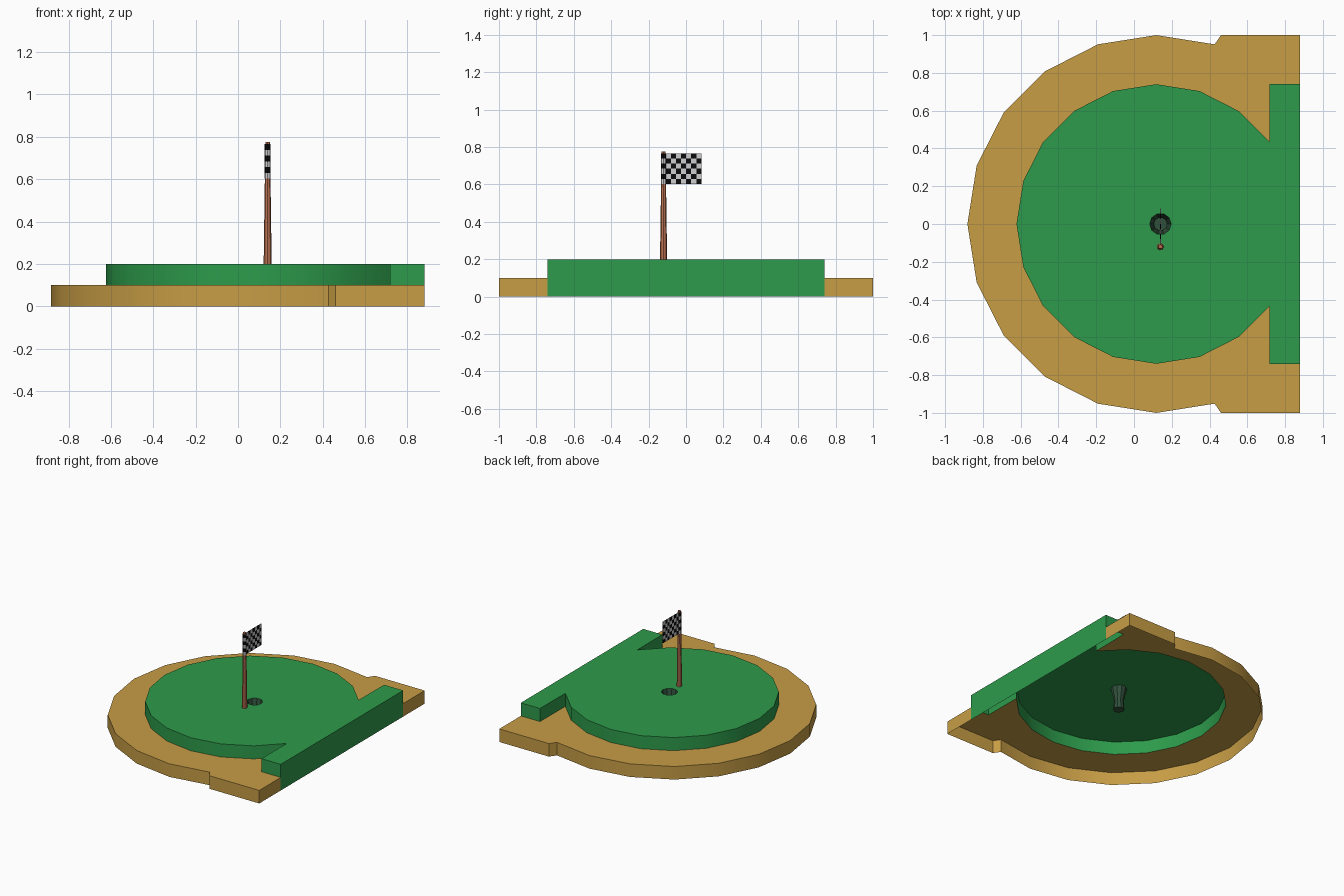
import bpy, bmesh, math

if "Cube" in bpy.data.objects:
    bpy.data.objects.remove(bpy.data.objects["Cube"])


def material(name, r, g, b):
    m = bpy.data.materials.new(name)
    m.diffuse_color = (r, g, b, 1)
    m.use_nodes = True
    m.node_tree.nodes["Principled BSDF"].inputs["Base Color"].default_value = m.diffuse_color
    return m


SAND = material("sand", 0.571, 0.337, 0.06)
GREEN = material("grass green", 0.026, 0.328, 0.07)
CUP = material("dark cup green", 0.03, 0.08, 0.045)
WOOD = material("terracotta wood", 0.51, 0.17, 0.085)
WHITE = material("flag white", 0.62, 0.62, 0.64)
BLACK = material("flag black", 0.003, 0.003, 0.003)


def finish(name, bm, mats, mirror=False, smooth=True):
    mesh = bpy.data.meshes.new(name)
    bm.to_mesh(mesh)
    bm.free()
    ob = bpy.data.objects.new(name, mesh)
    bpy.context.collection.objects.link(ob)
    for m in mats:
        mesh.materials.append(m)
    if smooth:
        bpy.ops.object.select_all(action='DESELECT')
        ob.select_set(True)
        bpy.context.view_layer.objects.active = ob
        bpy.ops.object.shade_smooth_by_angle(angle=math.radians(30))
    if mirror:
        mod = ob.modifiers.new("mirror", 'MIRROR')
        mod.use_axis = (False, True, False)
    return ob


def arc(cx, r, sides, first, last):
    """Polygon corners of a circle on the +y side, counter-clockwise."""
    step = 2 * math.pi / sides
    return [(cx + r * math.cos(i * step), r * math.sin(i * step))
            for i in range(first, last + 1)]


def half_shell(name, outer, inner, top, bottoms, mat):
    """Open-bottomed half plate: top face plus outer walls, mirrored in y."""
    bm = bmesh.new()
    up = [bm.verts.new((x, y, top)) for x, y in outer]
    ring = [bm.verts.new((x, y, top)) for x, y in reversed(inner)]
    bm.faces.new(up + ring)
    for i in range(len(outer) - 1):
        z = bottoms(i)
        if z is None:
            continue
        a, b = [bm.verts.new((x, y, z)) for x, y in outer[i:i + 2]]
        bm.faces.new((a, b, up[i + 1], up[i]))
    bmesh.ops.remove_doubles(bm, verts=bm.verts[:], dist=1e-5)
    return finish(name, bm, [mat], mirror=True)


def lathe(name, x, y, profile, sides, mats, caps=(), rule=None):
    """Turned part; profile is (radius, z) pairs from bottom to top."""
    bm = bmesh.new()
    rings = [[bm.verts.new((x + r * math.cos(2 * math.pi * k / sides),
                            y + r * math.sin(2 * math.pi * k / sides), z))
              for k in range(sides)] for r, z in profile]
    for j in range(len(rings) - 1):
        lo, hi = rings[j], rings[j + 1]
        for k in range(sides):
            n = (k + 1) % sides
            f = bm.faces.new((lo[k], lo[n], hi[n], hi[k]))
            f.material_index = rule(j) if rule else 0
    for c in caps:
        bm.faces.new(rings[c] if c == -1 else rings[c][::-1])
    return bm, mats, name


CX, HX = 0.118, 0.14
green_edge = [(0.88, 0.74), (0.718, 0.74)] + arc(CX, 0.74, 20, 2, 10)

# Sand border: round plate with a square right end, open where the green sits
sand_edge = [(0.88, 0.74), (0.88, 1.0), (0.46, 1.0)] + arc(CX, 1.0, 20, 4, 10)
half_shell("sand_border", sand_edge, green_edge, 0.1, lambda i: 0.0, SAND)

# Raised green with a cup opening; its right wall reaches the ground
half_shell("putting_green", [(0.88, 0.0)] + green_edge,
           arc(HX, 0.057, 10, 0, 5), 0.2,
           lambda i: 0.0 if i == 0 else 0.1, GREEN)

# Cup: waisted tube below the opening with a closed bottom
bm, mats, name = lathe("hole_cup", HX, 0, [(0.04, 0.03), (0.034, 0.1), (0.057, 0.2)],
                       10, [CUP], caps=(0,))
finish(name, bm, mats)

# Flag pole, tapering upward
PY = -0.12
bm, mats, name = lathe("flag_pole", HX, PY, [(0.019, 0.2), (0.011, 0.775)],
                       8, [WOOD], caps=(0, -1))
finish(name, bm, mats)

# Checkered sleeve wrapped around the pole
ROWS, COLS, Z0, CELL = 6, 7, 0.603, 0.027
bm, mats, name = lathe("flag_sleeve", HX, PY,
                       [(0.0145, Z0 + CELL * j) for j in range(ROWS + 1)],
                       8, [WHITE, BLACK], rule=lambda j: j % 2)
finish(name, bm, mats)

# Checkered flag sheet
bm = bmesh.new()
grid = [[bm.verts.new((HX, -0.107 + CELL * i, Z0 + CELL * j))
         for j in range(ROWS + 1)] for i in range(COLS + 1)]
for i in range(COLS):
    for j in range(ROWS):
        f = bm.faces.new((grid[i][j], grid[i + 1][j],
                          grid[i + 1][j + 1], grid[i][j + 1]))
        f.material_index = (i + j + 1) % 2
flag = finish("flag_sheet", bm, [WHITE, BLACK], smooth=False)
thick = flag.modifiers.new("thickness", 'SOLIDIFY')
thick.thickness = 0.006
thick.offset = 0
